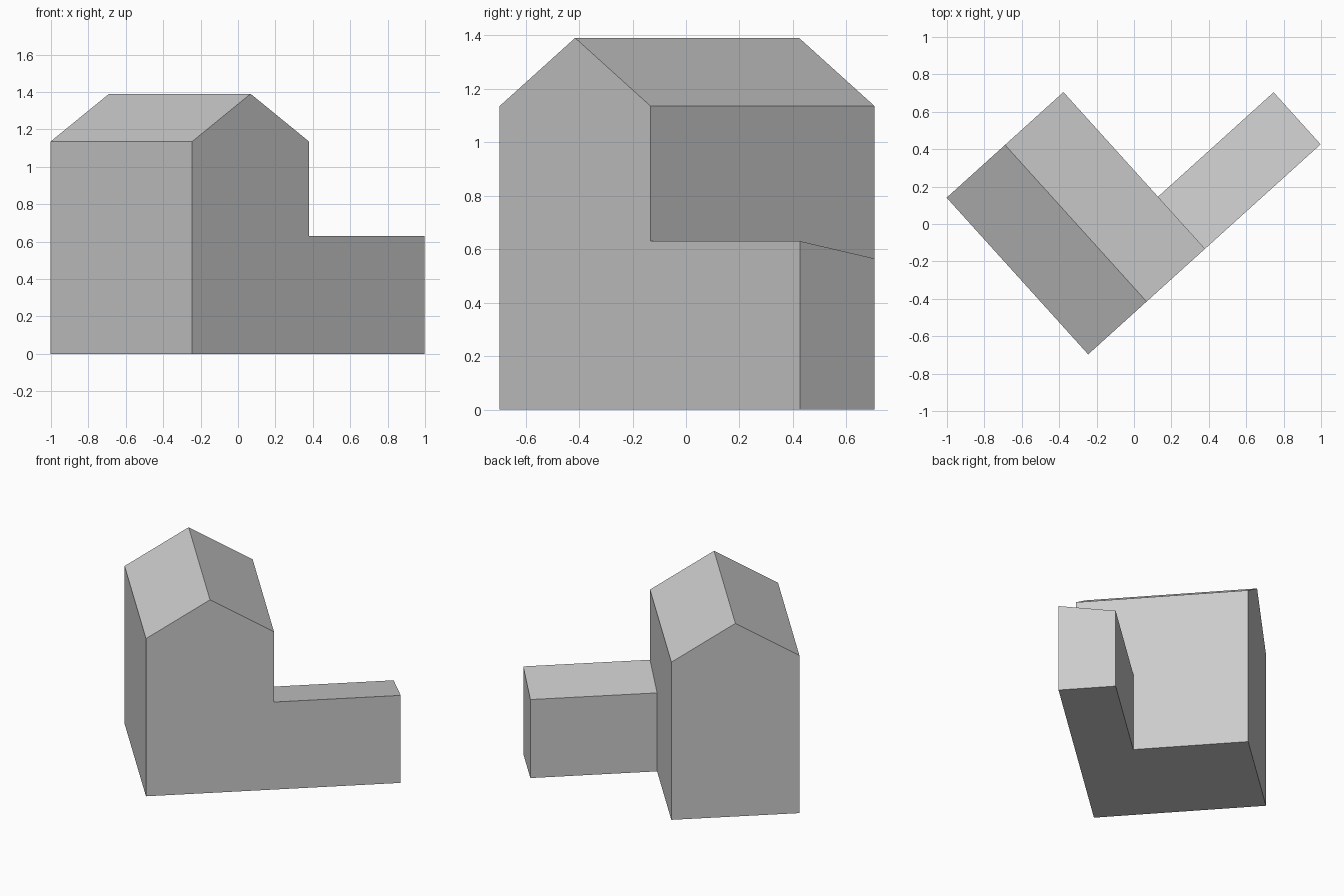
import bpy
import math
from mathutils import Matrix

cube = bpy.data.objects.get("Cube")
if cube:
    bpy.data.objects.remove(cube, do_unlink=True)

# Plan dimensions, measured along the long front wall and back from it
HOUSE_WIDTH, HOUSE_DEPTH = 0.842, 1.129
WING_END, WING_DEPTH = 1.675, 0.375
EAVES, RIDGE = 1.135, 1.39
WING_FRONT, WING_BACK = 0.63, 0.565

# The building stands turned about its front corner
PLACEMENT = Matrix.Translation((-0.245, -0.697, 0)) @ Matrix.Rotation(math.radians(42.1), 4, "Z")

wall_grey = bpy.data.materials.new("light_grey")
wall_grey.use_nodes = True
grey = (0.6, 0.6, 0.6, 1)
wall_grey.diffuse_color = grey
wall_grey.node_tree.nodes["Principled BSDF"].inputs["Base Color"].default_value = grey


def prism(name, start, end):
    """Closed solid between two matching profiles."""
    n = len(start)
    faces = [tuple(reversed(range(n))), tuple(range(n, 2 * n))]
    faces += [(i, (i + 1) % n, n + (i + 1) % n, n + i) for i in range(n)]
    mesh = bpy.data.meshes.new(name)
    mesh.from_pydata([PLACEMENT @ Matrix.Translation(p).translation for p in start + end], [], faces)
    mesh.materials.append(wall_grey)
    obj = bpy.data.objects.new(name, mesh)
    bpy.context.collection.objects.link(obj)
    # Make every face point outwards
    import bmesh
    bm = bmesh.new()
    bm.from_mesh(mesh)
    bmesh.ops.recalc_face_normals(bm, faces=bm.faces)
    bm.to_mesh(mesh)
    bm.free()
    return obj


# Main house with a gabled roof
gable = [(0, 0), (HOUSE_WIDTH, 0), (HOUSE_WIDTH, EAVES), (HOUSE_WIDTH / 2, RIDGE), (0, EAVES)]
prism("main_house",
      [(x, 0, z) for x, z in gable],
      [(x, HOUSE_DEPTH, z) for x, z in gable])

# Low side wing with a single-slope roof
lean_to = [(0, 0), (WING_DEPTH, 0), (WING_DEPTH, WING_BACK), (0, WING_FRONT)]
prism("side_wing",
      [(HOUSE_WIDTH, y, z) for y, z in lean_to],
      [(WING_END, y, z) for y, z in lean_to])
